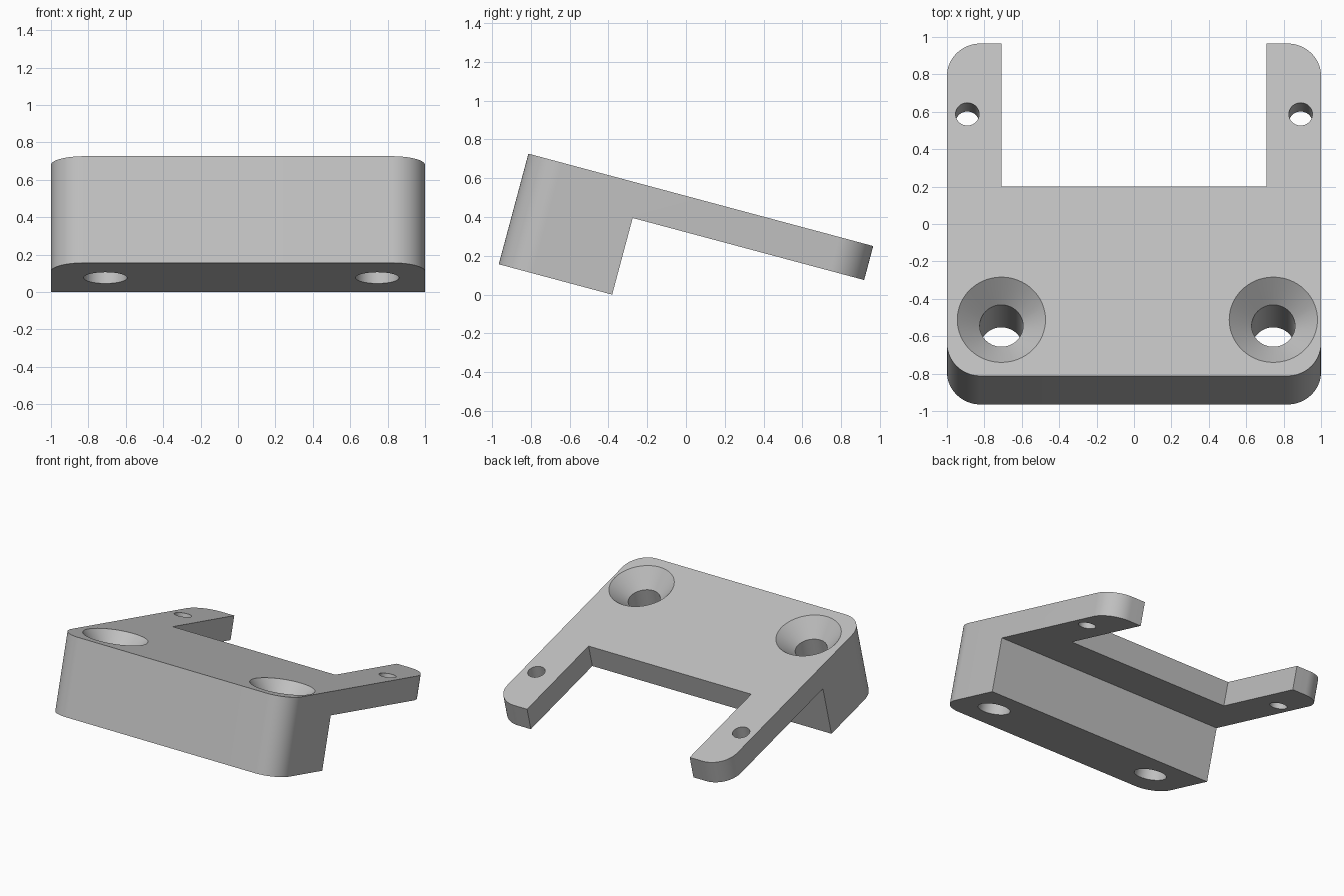
import bpy, bmesh, math
from mathutils import Matrix

if "Cube" in bpy.data.objects:
    bpy.data.objects.remove(bpy.data.objects["Cube"], do_unlink=True)

TILT = math.radians(15)
LENGTH, DEPTH, PLATE, BLOCK = 1.84, 0.59, 0.181, 0.605
SLOT_X, SLOT_Y, FILLET = 0.708, 1.048, 0.18

grey = bpy.data.materials.new("light grey")
grey.use_nodes = True
colour = (0.53, 0.53, 0.53, 1)
grey.diffuse_color = colour
grey.node_tree.nodes["Principled BSDF"].inputs["Base Color"].default_value = colour


def add_object(name, bm):
    bmesh.ops.recalc_face_normals(bm, faces=bm.faces)
    mesh = bpy.data.meshes.new(name)
    bm.to_mesh(mesh)
    bm.free()
    mesh.materials.append(grey)
    obj = bpy.data.objects.new(name, mesh)
    bpy.context.collection.objects.link(obj)
    return obj


def turned_cutter(name, x, y, profile, sides=64):
    """Solid of revolution from (radius, height) pairs."""
    bm = bmesh.new()
    rings = []
    for r, z in profile:
        rings.append([bm.verts.new((x + r * math.cos(a), y + r * math.sin(a), z))
                      for a in (math.tau * i / sides for i in range(sides))])
    for low, high in zip(rings, rings[1:]):
        for i in range(sides):
            j = (i + 1) % sides
            bm.faces.new((low[i], low[j], high[j], high[i]))
    bm.faces.new(rings[0])
    bm.faces.new(rings[-1])
    return add_object(name, bm)


# U-shaped body, its top at z = 0 and its front at y = 0
half = [(1, 0), (1, LENGTH), (SLOT_X, LENGTH), (SLOT_X, SLOT_Y)]
outline = half + [(-x, y) for x, y in reversed(half)]
bm = bmesh.new()
face = bm.faces.new([bm.verts.new((x, y, 0)) for x, y in outline])
extruded = bmesh.ops.extrude_face_region(bm, geom=[face])["geom"]
bmesh.ops.translate(bm, vec=(0, 0, -DEPTH),
                    verts=[v for v in extruded if isinstance(v, bmesh.types.BMVert)])
corners = [e for e in bm.edges
           if abs(e.verts[0].co.z - e.verts[1].co.z) > 0.1
           and abs(e.verts[0].co.x) > 0.99]
bmesh.ops.bevel(bm, geom=corners, offset=FILLET, segments=20, profile=0.5,
                affect='EDGES', clamp_overlap=False)
bracket = add_object("tilted_bracket", bm)

# Recess under the plate, leaving the thick front block
bm = bmesh.new()
bmesh.ops.create_cube(bm, size=1, matrix=Matrix.Translation((0, BLOCK + 1, -PLATE - 0.5))
                      @ Matrix.Diagonal((3, 2, 1, 1)))
cutters = [add_object("underside_cutter", bm)]

# Countersunk holes in the block, small straight holes in the arms
for x in (-0.709, 0.745):
    cutters.append(turned_cutter("countersink_cutter", x, 0.311,
                                 [(0.116, -0.8), (0.116, -0.125), (0.236, 0), (0.255, 0.02)]))
for x in (-0.891, 0.891):
    cutters.append(turned_cutter("arm_hole_cutter", x, 1.449,
                                 [(0.063, -0.4), (0.063, 0.1)]))

bpy.context.view_layer.objects.active = bracket
for cutter in cutters:
    cutter.hide_render = True
    mod = bracket.modifiers.new("cut", 'BOOLEAN')
    mod.operation, mod.solver, mod.object = 'DIFFERENCE', 'EXACT', cutter
    bpy.ops.object.modifier_apply(modifier=mod.name)
    bpy.data.objects.remove(cutter, do_unlink=True)

# Tilt the finished part so the block's back edge rests on the ground
drop = DEPTH * math.cos(TILT) + BLOCK * math.sin(TILT)
span = LENGTH * math.cos(TILT) + DEPTH * math.sin(TILT)
front = DEPTH * math.sin(TILT) - span / 2
bracket.data.transform(Matrix.Translation((0, front, drop)) @ Matrix.Rotation(-TILT, 4, 'X'))

bpy.ops.object.select_all(action='DESELECT')
bracket.select_set(True)
bpy.ops.object.shade_smooth_by_angle(angle=math.radians(30))
